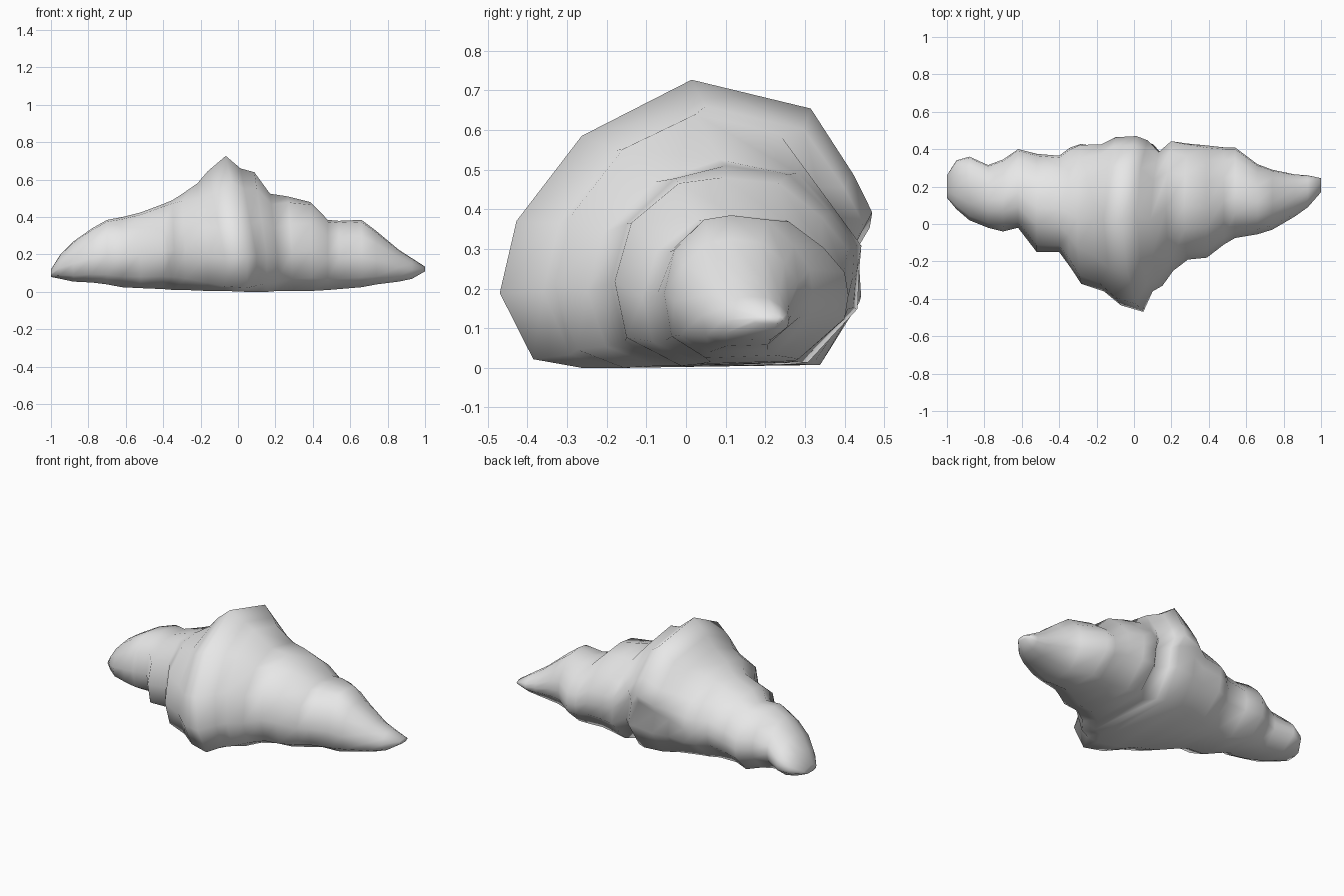
import bpy, bmesh

# one flat colour
stone = bpy.data.materials.new("light_grey_stone")
stone.diffuse_color = (0.8, 0.8, 0.8, 1)

# unit cross-sections (depth, height): central hump and side arms
HUMP = [(0, .26), (.045, .51), (.22, .805), (.515, 1), (.835, .9), (.95, .67),
        (1, .54), (.96, .46), (.97, .25), (.86, .01), (.22, 0), (.09, .03)]
ARM = [(0, .45), (.07, .76), (.27, .97), (.45, 1), (.69, .97), (.87, .79),
       (.98, .62), (1, .46), (.98, .3), (.74, .02), (.28, .0), (.05, .15)]

# stations along the rock: x, front y, back y, bottom z, top z
STATIONS = [
    (-1.0, .14, .26, .08, .12), (-.95, .08, .34, .07, .20),
    (-.88, .02, .36, .055, .27), (-.78, -.02, .315, .05, .34),
    (-.70, -.04, .345, .04, .385), (-.62, -.02, .40, .025, .40),
    (-.52, -.15, .375, .02, .425), (-.40, -.15, .365, .015, .47),
    (-.34, -.23, .41, .01, .49), (-.28, -.32, .435, .01, .52),
    (-.16, -.36, .43, .005, .58), (-.07, -.435, .465, .005, .645),
    (.05, -.47, .47, 0, .727), (.10, -.36, .45, 0, .66),
    (.155, -.33, .39, 0, .64), (.21, -.25, .45, .005, .525),
    (.29, -.19, .435, .005, .51), (.39, -.18, .42, .005, .48),
    (.48, -.11, .41, .01, .385), (.54, -.075, .41, .015, .38),
    (.66, -.055, .32, .025, .385), (.74, -.03, .29, .04, .325),
    (.86, .04, .265, .055, .225), (.93, .09, .26, .07, .18),
    (1.0, .17, .245, .11, .135)]

bm = bmesh.new()
rings = []
for x, y0, y1, z0, z1 in STATIONS:
    w = max(0, 1 - max(0, abs(x) - .05) / .3)   # share of the hump profile
    lean = max(0, 1 - abs(x) / .4)       # crest leans to the left as it rises
    ring = []
    for (ua, va), (uh, vh) in zip(ARM, HUMP):
        u, v = ua + (uh - ua) * w, va + (vh - va) * w
        z = z0 + (z1 - z0) * v
        back = .85 if u > .6 else 1      # the back stands more upright
        dx = -.13 * lean * back * max(0, z - .19) / .53
        ring.append(bm.verts.new((x + dx, y0 + (y1 - y0) * u, z)))
    rings.append(ring)

# skin between stations, then close both tips
n = len(HUMP)
for a, b in zip(rings, rings[1:]):
    for i in range(n):
        j = (i + 1) % n
        bm.faces.new((a[i], a[j], b[j], b[i]))
bm.faces.new(rings[0])
bm.faces.new(rings[-1])
bmesh.ops.recalc_face_normals(bm, faces=bm.faces)
for f in bm.faces:
    f.smooth = True

mesh = bpy.data.meshes.new("rock")
bm.to_mesh(mesh)
bm.free()
mesh.materials.append(stone)
bpy.context.collection.objects.link(bpy.data.objects.new("rock", mesh))
